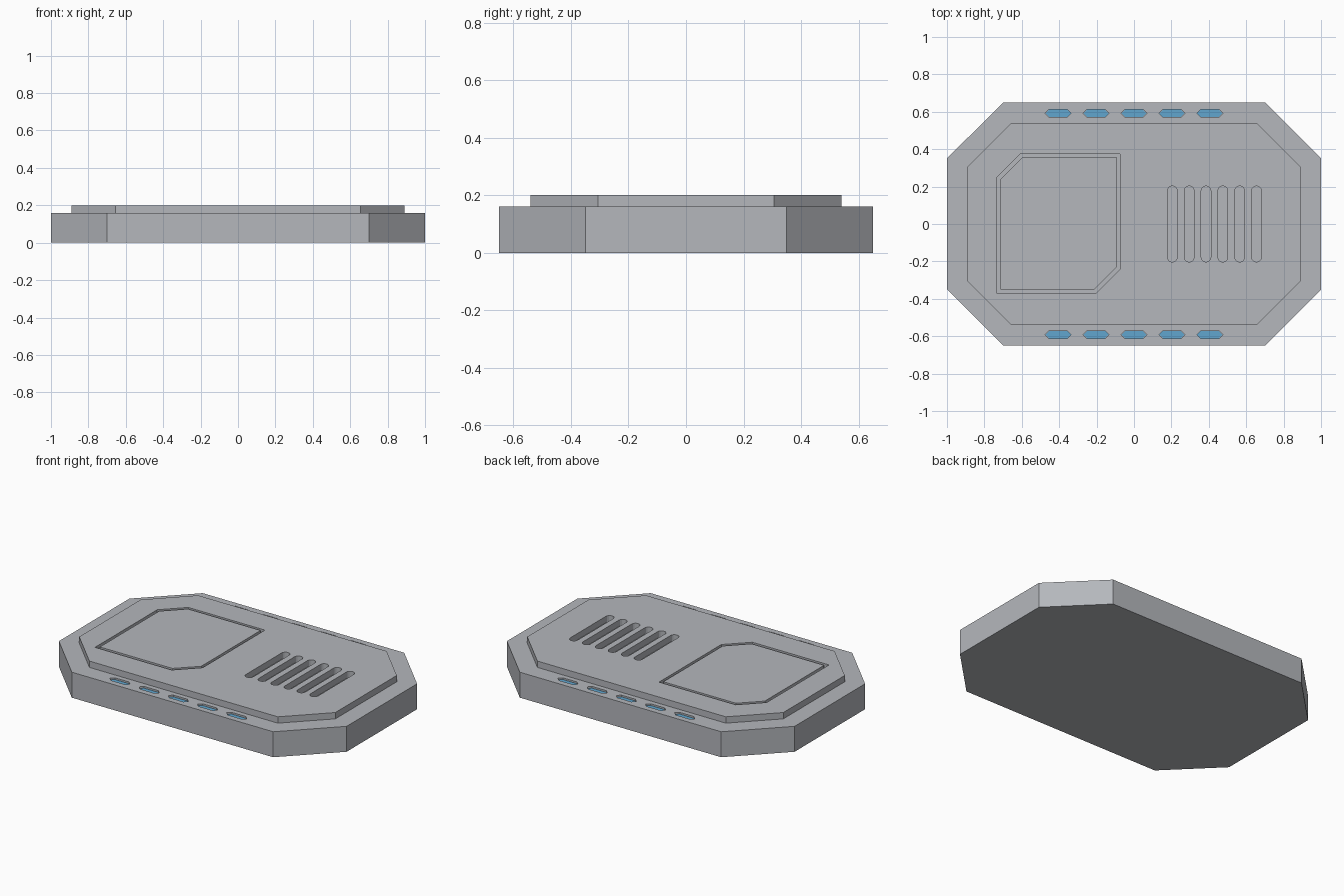
import bpy, bmesh, math

if "Cube" in bpy.data.objects:
    bpy.data.objects.remove(bpy.data.objects["Cube"])


def material(name, rgb):
    m = bpy.data.materials.new(name)
    m.diffuse_color = (*rgb, 1)
    m.use_nodes = True
    m.node_tree.nodes["Principled BSDF"].inputs["Base Color"].default_value = m.diffuse_color
    return m


GREY = material("hull grey", (0.46, 0.475, 0.505))
BLUE = material("light blue", (0.12, 0.38, 0.62))


def prisms(name, outlines, z0, z1, mat):
    """One object made of upright prisms, one per closed outline."""
    bm = bmesh.new()
    for pts in outlines:
        low = [bm.verts.new((x, y, z0)) for x, y in pts]
        high = [bm.verts.new((x, y, z1)) for x, y in pts]
        bm.faces.new(low[::-1])
        bm.faces.new(high)
        n = len(pts)
        for i in range(n):
            j = (i + 1) % n
            bm.faces.new((low[i], low[j], high[j], high[i]))
    bmesh.ops.recalc_face_normals(bm, faces=bm.faces[:])
    me = bpy.data.meshes.new(name)
    bm.to_mesh(me)
    bm.free()
    me.materials.append(mat)
    ob = bpy.data.objects.new(name, me)
    bpy.context.collection.objects.link(ob)
    return ob


def cut(target, cutter):
    """Subtract the cutter, then delete it."""
    cutter.hide_render = True
    mod = target.modifiers.new("cut", 'BOOLEAN')
    mod.operation = 'DIFFERENCE'
    mod.solver = 'EXACT'
    mod.object = cutter
    bpy.context.view_layer.objects.active = target
    bpy.ops.object.modifier_apply(modifier=mod.name)
    bpy.data.objects.remove(cutter, do_unlink=True)


def octagon(x, y, c):
    return [(x, c - y), (x, y - c), (x - c, y), (c - x, y),
            (-x, y - c), (-x, c - y), (c - x, -y), (x - c, -y)]


def panel(x0, x1, y0, y1, c):
    # rectangle with two opposite corners clipped
    return [(x0, y0), (x1 - c, y0), (x1, y0 + c), (x1, y1), (x0 + c, y1), (x0, y1 - c)]


def slot(cx, r, half, n=8):
    pts = []
    for side, start in ((1, 0), (-1, math.pi)):
        for i in range(n + 1):
            a = start + math.pi * i / n
            pts.append((cx + r * math.cos(a), side * (half - r) + r * math.sin(a)))
    return pts


def hexagon(cx, cy, l, w):
    return [(cx - l, cy), (cx - l + w, cy - w), (cx + l - w, cy - w),
            (cx + l, cy), (cx + l - w, cy + w), (cx - l + w, cy + w)]


def light_outlines(l, w):
    return [hexagon(0.203 * i, s * 0.592, l, w) for s in (-1, 1) for i in range(-2, 3)]


# base slab with recessed light pockets
base = prisms("base", [octagon(1, 0.65, 0.3)], 0, 0.16, GREY)
cut(base, prisms("pocket_cutter", light_outlines(0.07, 0.021), 0.145, 0.2, GREY))
prisms("edge_lights", light_outlines(0.068, 0.0195), 0.144, 0.15, BLUE)

# raised deck with vent slots and a shallow panel recess
deck = prisms("deck", [octagon(0.89, 0.54, 0.235)], 0.16, 0.2, GREY)
cut(deck, prisms("slot_cutter", [slot(0.205 + 0.09 * i, 0.026, 0.203) for i in range(6)],
                 0.1, 0.3, GREY))
cut(deck, prisms("panel_cutter", [panel(-0.735, -0.075, -0.37, 0.375, 0.127)],
                 0.18, 0.3, GREY))

# hatch panel filling the recess, leaving a groove around it
prisms("hatch_panel", [panel(-0.715, -0.093, -0.35, 0.357, 0.118)], 0.18, 0.2, GREY)
